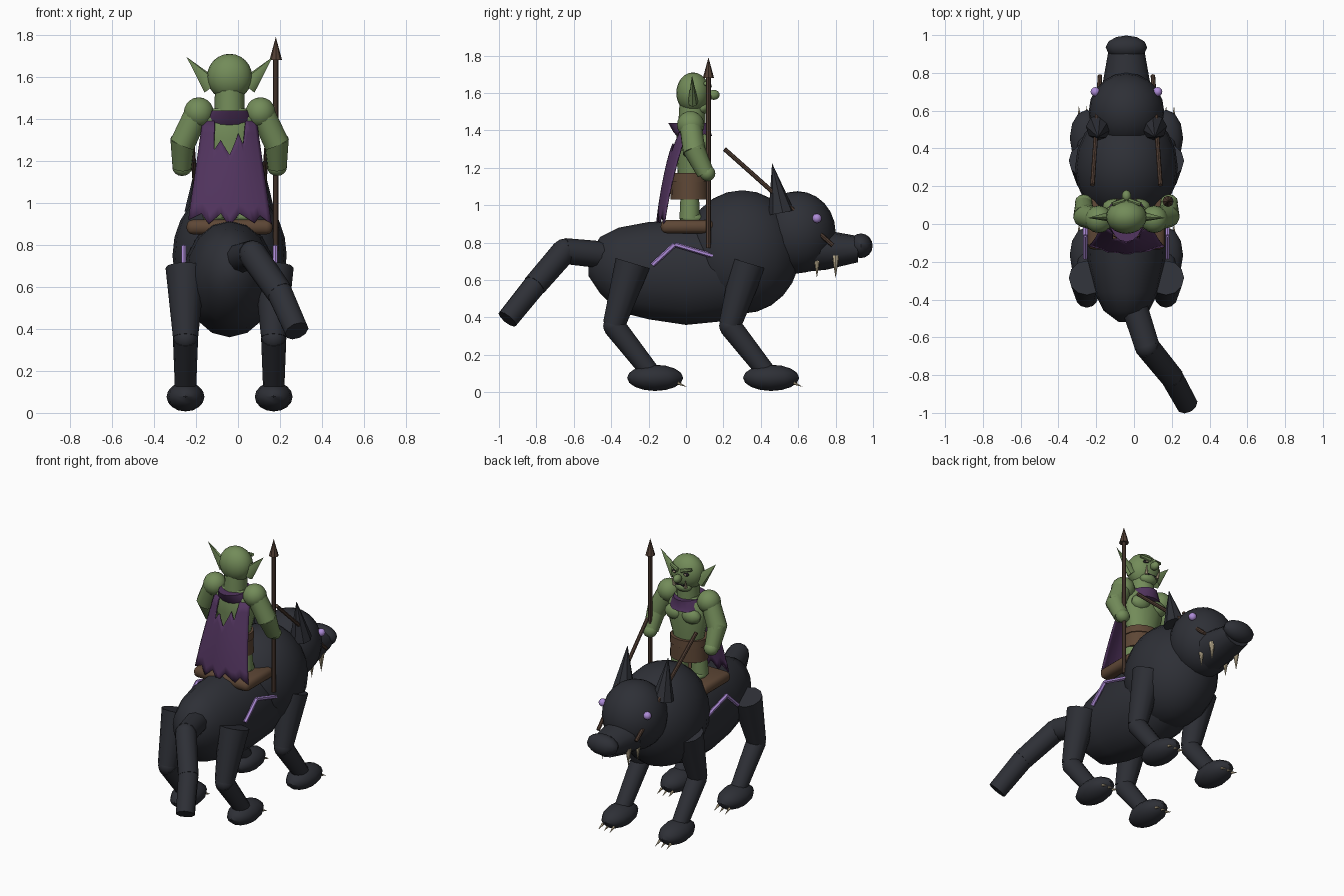
import bpy, bmesh, math
from mathutils import Vector, Matrix

if "Cube" in bpy.data.objects:
    bpy.data.objects.remove(bpy.data.objects["Cube"])

CX = -0.04  # the rider and beast share this centre plane


def material(name, rgb):
    m = bpy.data.materials.new(name)
    m.diffuse_color = (*rgb, 1)
    m.use_nodes = True
    m.node_tree.nodes["Principled BSDF"].inputs["Base Color"].default_value = m.diffuse_color
    return m


FUR = material("black fur", (0.027, 0.029, 0.037))
GREEN = material("green skin", (0.17, 0.26, 0.10))
PURPLE = material("purple cloth", (0.085, 0.035, 0.115))
LILAC = material("lilac glow", (0.42, 0.26, 0.68))
LEATHER = material("brown leather", (0.11, 0.062, 0.036))
WOOD = material("dark wood", (0.085, 0.05, 0.035))
BONE = material("bone", (0.55, 0.46, 0.30))
DARK = material("dark face paint", (0.015, 0.012, 0.015))


def finish(name, mat, bm):
    bmesh.ops.recalc_face_normals(bm, faces=bm.faces)
    me = bpy.data.meshes.new(name)
    bm.to_mesh(me)
    bm.free()
    me.materials.append(mat)
    ob = bpy.data.objects.new(name, me)
    ob.location.x = CX
    bpy.context.collection.objects.link(ob)
    return ob


def ball(name, mat, c, r, seg=16, rings=10):
    bm = bmesh.new()
    r = r if isinstance(r, tuple) else (r, r, r)
    bmesh.ops.create_uvsphere(bm, u_segments=seg, v_segments=rings, radius=1,
                              matrix=Matrix.Translation(c) @ Matrix.Diagonal((*r, 1)))
    return finish(name, mat, bm)


def rod(name, mat, a, b, r1, r2, seg=12, flat=1.0):
    """Tapered cylinder or cone from a to b; flat squashes it along y."""
    a, b = Vector(a), Vector(b)
    bm = bmesh.new()
    rot = (b - a).to_track_quat('Z', 'Y').to_matrix().to_4x4()
    bmesh.ops.create_cone(bm, cap_ends=True, segments=seg, radius1=r1, radius2=r2,
                          depth=(b - a).length, matrix=rot)
    mid = (a + b) / 2
    for v in bm.verts:
        v.co.y *= flat
        v.co += mid
    if r2 == 0:
        bmesh.ops.remove_doubles(bm, verts=bm.verts, dist=1e-5)
    return finish(name, mat, bm)


def loft(name, mat, rings, axis='Y', seg=16):
    """Skin over ellipses (position, other centre, rx, r2) along y or z."""
    bm = bmesh.new()
    loops = []
    for p, q, rx, r2 in rings:
        loop = []
        for i in range(seg):
            t = 2 * math.pi * i / seg
            u, w = rx * math.cos(t), q + r2 * math.sin(t)
            loop.append(bm.verts.new((u, p, w) if axis == 'Y' else (u, w, p)))
        loops.append(loop)
    for l, m in zip(loops, loops[1:]):
        for i in range(seg):
            j = (i + 1) % seg
            bm.faces.new((l[i], l[j], m[j], m[i]))
    bm.faces.new(loops[0])
    bm.faces.new(loops[-1])
    return finish(name, mat, bm)


def box(name, mat, c, size, bevel=0.0):
    bm = bmesh.new()
    bmesh.ops.create_cube(bm, size=1, matrix=Matrix.Translation(c) @ Matrix.Diagonal((*size, 1)))
    if bevel:
        bmesh.ops.bevel(bm, geom=bm.edges[:], offset=bevel, segments=3, profile=0.5, affect='EDGES')
    return finish(name, mat, bm)


def interp(keys, u):
    for (a, p), (b, q) in zip(keys, keys[1:]):
        if u <= b:
            return p + (q - p) * (u - a) / (b - a)
    return keys[-1][1]


# Beast body, chest, head and snout
loft("beast_body", FUR, [(-0.52, .67, .04, .05), (-0.46, .68, .12, .15), (-0.36, .655, .17, .225),
                         (-0.2, .65, .205, .26), (0, .64, .22, .28), (.2, .65, .22, .27),
                         (.4, .68, .17, .2), (.5, .7, .08, .1)])
ball("beast_chest", FUR, (0, .3, .75), (.272, .31, .33), 20, 12)
ball("beast_head", FUR, (0, .595, .855), (.2, .205, .22), 20, 12)
loft("snout", FUR, [(.6, .77, .14, .13), (.75, .76, .125, .105), (.92, .765, .095, .07)], seg=12)
ball("beast_nose", FUR, (0, .935, .783), (.11, .063, .066), 12, 8)

# Tail in three segments
tail = [(.03, -.40, .73), (.11, -.65, .755), (.24, -.81, .57), (.32, -.955, .39)]
for i, r in enumerate((.073, .068, .063)):
    rod("tail_segment", FUR, tail[i], tail[i + 1], r, r - .004, 10)
    if i:
        ball("tail_joint", FUR, tail[i], r - .002, 10, 8)

for s in (-1, 1):
    # Beast ears, eyes, teeth and reins
    rod("beast_ear", FUR, (s * .145, .51, .96), (s * .15, .46, 1.225), .07, 0, 8)
    ball("beast_eye", LILAC, (s * .165, .70, .93), .025, 12, 8)
    for y in (.70, .80):
        rod("tooth", BONE, (s * .095, y, .73), (s * .095, y, .61), .02, 0, 8)
    rod("rein", WOOD, (s * .18, .206, 1.30), (s * .14, .785, .785), .012, .012, 8)
    # Front and hind legs with paws and claws
    for y in (-.385, .235):
        x = s * .21
        rod("upper_leg", FUR, (x, y + .1, .69), (x, y, .36), .095, .06)
        ball("knee", FUR, (x, y, .355), .058, 12, 8)
        rod("lower_leg", FUR, (x, y, .355), (x, y + .2, .10), .06, .05)
        ball("paw", FUR, (x, y + .22, .077), (.09, .15, .07), 12, 8)
        for k in (-1, 0, 1):
            rod("claw", BONE, (x + k * .04, y + .34, .05), (x + k * .042, y + .39, .028), .009, 0, 6)
    # Glowing zigzag mark on the flank
    zig = [(-.18, .68), (-.06, .79), (.14, .73), (.19, .77)]
    for a, b in zip(zig, zig[1:]):
        rod("flank_mark", LILAC, (s * .218, *a), (s * .218, *b), .013, .013, 6)

# Saddle
box("saddle", LEATHER, (0, .01, .885), (.41, .29, .07), .03)

# Rider torso, belt and skirt
loft("rider_torso", GREEN, [(1.08, .03, .10, .075), (1.18, .03, .105, .075), (1.3, .035, .135, .088),
                            (1.4, .03, .135, .08), (1.45, .03, .08, .06)], 'Z')
rod("neck", GREEN, (0, .03, 1.4), (0, .035, 1.54), .073, .07)
loft("skirt", LEATHER, [(1.03, .022, .125, .105), (1.13, .022, .118, .102)], 'Z')
loft("belt", LEATHER, [(1.125, .022, .125, .108), (1.172, .022, .122, .105)], 'Z')

# Rider head and face
ball("rider_head", GREEN, (0, .038, 1.6), (.108, .09, .11), 20, 12)
ball("rider_nose", GREEN, (0, .148, 1.59), (.025, .032, .027), 12, 8)
box("mouth", DARK, (0, .115, 1.537), (.075, .012, .01))
ball("chin", GREEN, (0, .085, 1.52), (.06, .042, .035), 12, 8)

for s in (-1, 1):
    rod("rider_ear", GREEN, (s * .085, .04, 1.555), (s * .205, .03, 1.695), .045, 0, 8, .6)
    ball("rider_eye", DARK, (s * .042, .115, 1.617), (.02, .012, .012), 10, 6)
    ball("pupil", BONE, (s * .042, .126, 1.617), (.008, .004, .006), 8, 6)
    rod("brow", GREEN, (s * .012, .125, 1.635), (s * .075, .105, 1.652), .014, .011, 8)
    rod("tusk", BONE, (s * .042, .12, 1.53), (s * .052, .137, 1.59), .011, 0, 8)
    ball("chest_muscle", GREEN, (s * .062, .09, 1.335), (.066, .045, .05), 12, 8)
    # Arms
    ball("shoulder", GREEN, (s * .147, .025, 1.43), .073, 14, 10)
    rod("upper_arm", GREEN, (s * .16, .025, 1.42), (s * .225, .045, 1.28), .06, .062)
    rod("forearm", GREEN, (s * .222, .04, 1.305), (s * .226, .105, 1.17), .06, .046)
    ball("hand", GREEN, (s * .226, .115, 1.17), (.047, .042, .042), 12, 8)
    # Legs
    rod("rider_leg", GREEN, (s * .07, .02, 1.1), (s * .075, .02, .93), .047, .055)
    ball("rider_foot", GREEN, (s * .075, .03, .93), (.052, .065, .03), 12, 8)

# Collar, flared at the back
loft("collar", PURPLE, [(1.37, .045, .112, .095), (1.395, .03, .112, .1), (1.44, .02, .088, .115)], 'Z')

# Torn cape with a ragged top gap and hem
top = [(-1, 1.39), (-.56, 1.39), (-.5, 1.25), (-.3, 1.3), (0, 1.23), (.3, 1.33),
       (.45, 1.28), (.6, 1.39), (1, 1.39)]
hem = [(-1, .92), (-.7, .95), (-.5, .9), (-.22, .95), (0, .89), (.25, .95), (.6, .905), (.75, .94), (1, .9)]
us = sorted({round(-1 + .1 * i, 2) for i in range(21)} | {u for u, _ in top + hem})
bm = bmesh.new()
cols = []
for u in us:
    z1, z0 = interp(top, u), interp(hem, u)
    col = []
    for k in range(9):
        z = z1 + (z0 - z1) * k / 8
        t = (1.39 - z) / .49
        y = -.06 - .15 * t + .05 * t * t + (.06 - .02 * t) * u * u
        col.append(bm.verts.new((u * (.13 + .07 * t), y, z)))
    cols.append(col)
for a, b in zip(cols, cols[1:]):
    for k in range(8):
        bm.faces.new((a[k], a[k + 1], b[k + 1], b[k]))
cape = finish("cape", PURPLE, bm)
cape.modifiers.new("thickness", 'SOLIDIFY').thickness = .008

# Spear
rod("spear_shaft", WOOD, (.22, .12, .77), (.22, .12, 1.69), .013, .013, 8)
rod("spear_tip", WOOD, (.22, .12, 1.68), (.22, .12, 1.79), .03, 0, 8)

# Smooth shading with sharp edges kept
for ob in bpy.context.collection.objects:
    ob.select_set(True)
    bpy.context.view_layer.objects.active = ob
bpy.ops.object.shade_smooth_by_angle(angle=math.radians(40))
